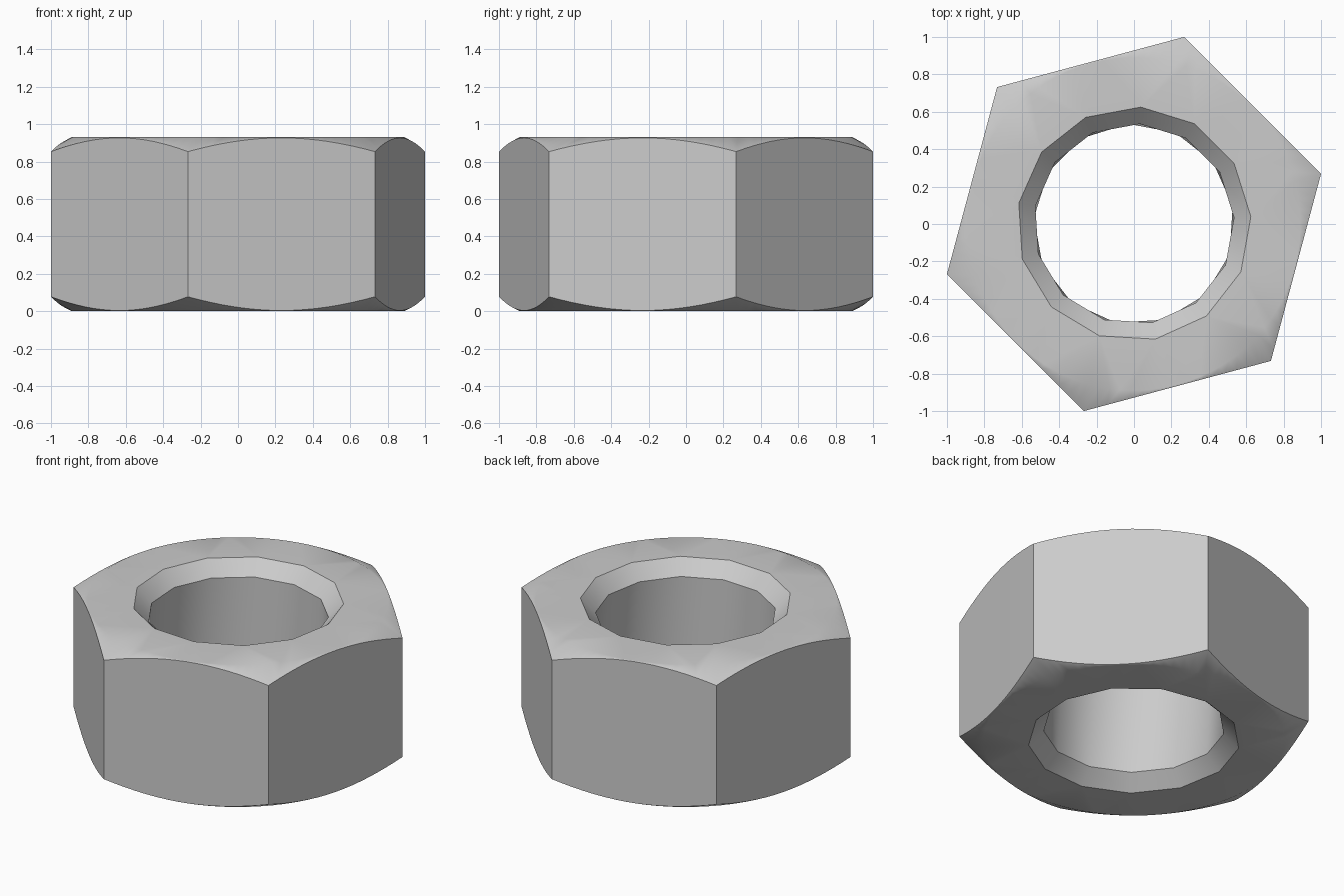
import bpy, bmesh
from math import cos, sin, radians, hypot

if "Cube" in bpy.data.objects:
    bpy.data.objects.remove(bpy.data.objects["Cube"])

HEIGHT = 0.93
CORNER_R = 1 / cos(radians(15))
FLAT_R = 0.89          # edge of the flat top before the corner chamfer
SLOPE = 0.53           # drop of the corner chamfer per unit of radius
RIM_R, BORE_R, RIM_DEPTH = 0.626, 0.536, 0.09
SIDE_STEPS, BORE_SIDES = 16, 13

steel = bpy.data.materials.new("plain steel grey")
steel.use_nodes = True
steel.diffuse_color = (0.6, 0.6, 0.6, 1)
steel.node_tree.nodes["Principled BSDF"].inputs["Base Color"].default_value = (0.6, 0.6, 0.6, 1)

bm = bmesh.new()


def circle(radius, z, phase):
    angles = [radians(phase + 360 * i / BORE_SIDES) for i in range(BORE_SIDES)]
    return [bm.verts.new((radius * cos(a), radius * sin(a), z)) for a in angles]


def skin(a, b):
    n = len(a)
    return [bm.faces.new((a[i], a[(i + 1) % n], b[(i + 1) % n], b[i])) for i in range(n)]


def loop_edges(ring):
    pairs = zip(ring, ring[1:] + ring[:1])
    return [bm.edges.get(p) or bm.edges.new(p) for p in pairs]


# Points along the hexagonal outline
corners = [(CORNER_R * cos(radians(15 + 60 * k)), CORNER_R * sin(radians(15 + 60 * k)))
           for k in range(6)]
outline = []
for k in range(6):
    (ax, ay), (bx, by) = corners[k], corners[(k + 1) % 6]
    for s in range(SIDE_STEPS):
        t = s / SIDE_STEPS
        outline.append((ax + (bx - ax) * t, ay + (by - ay) * t))


# One end: conical corner chamfer, flat annulus and countersunk rim
def build_end(z, inward, phase):
    edge, flat = [], []
    for x, y in outline:
        r = hypot(x, y)
        edge.append(bm.verts.new((x, y, z + inward * SLOPE * (r - FLAT_R))))
        flat.append(bm.verts.new((x * FLAT_R / r, y * FLAT_R / r, z)))
    rim = circle(RIM_R, z, phase)
    bore = circle(BORE_R, z + inward * RIM_DEPTH, phase)
    skin(edge, flat)
    skin(rim, bore)
    bmesh.ops.triangle_fill(bm, edges=loop_edges(flat) + loop_edges(rim),
                            use_beauty=True, normal=(0, 0, -inward))
    return edge, bore


top_edge, top_bore = build_end(HEIGHT, -1, 3.6)
low_edge, low_bore = build_end(0, 1, 10.2)

# Six flat sides and the bore wall
skin(low_edge, top_edge)
skin(low_bore, top_bore)
bmesh.ops.recalc_face_normals(bm, faces=bm.faces[:])

mesh = bpy.data.meshes.new("hex_nut")
bm.to_mesh(mesh)
bm.free()
mesh.materials.append(steel)
nut = bpy.data.objects.new("hex_nut", mesh)
bpy.context.collection.objects.link(nut)

# Smooth bore and chamfers, crisp hexagon edges
bpy.ops.object.select_all(action='DESELECT')
nut.select_set(True)
bpy.context.view_layer.objects.active = nut
bpy.ops.object.shade_smooth_by_angle(angle=radians(35))
weighted = nut.modifiers.new("weighted normals", 'WEIGHTED_NORMAL')
weighted.keep_sharp = True
